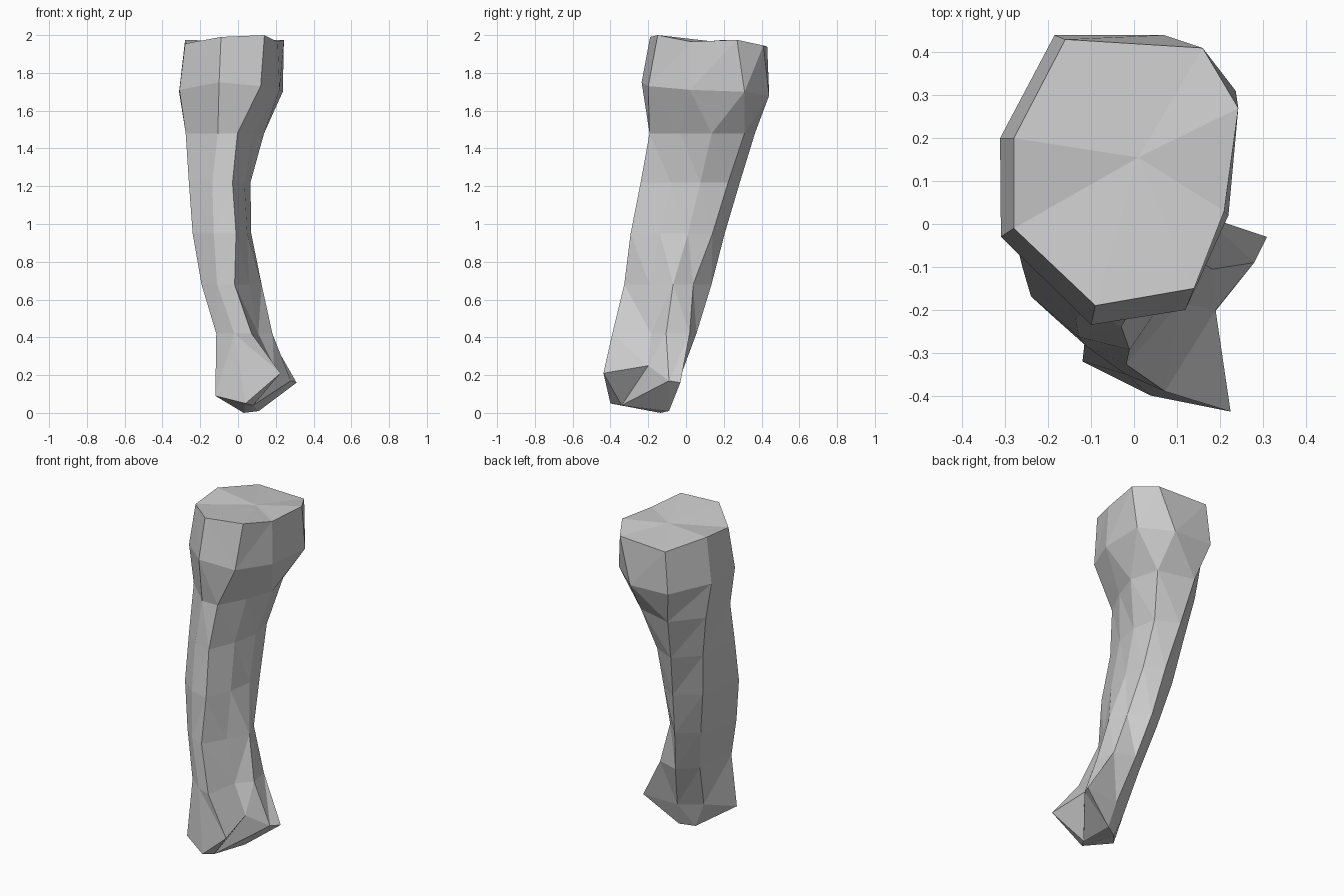
import bpy
import bmesh

if "Cube" in bpy.data.objects:
    bpy.data.objects.remove(bpy.data.objects["Cube"])

# Upper end: flat-topped head rim and the wider collar below it (counter-clockwise from front)
HEAD = [(-.09, -.19, 1.99), (.14, -.15, 2.0), (.21, .03, 1.965), (.243, .27, 1.975),
        (.16, .41, 1.945), (-.16, .43, 1.94), (-.28, .2, 1.975), (-.28, -.01, 1.955)]
COLLAR = [(-.1, -.235, 1.75), (.12, -.2, 1.73), (.22, .02, 1.71), (.237, .31, 1.7),
          (.07, .44, 1.68), (-.185, .44, 1.69), (-.312, .2, 1.7), (-.31, -.03, 1.71)]

# Shaft cross-sections in a unit box: upper, middle, lower, and just above the foot
UPPER = [(.41, 0), (.66, 0), (.86, .29), (1, .59), (.88, .9), (.35, 1), (.01, .7), (0, .29)]
MID = [(.36, .06), (.74, 0), (.93, .31), (1, .61), (.94, .87), (.6, 1), (.17, .8), (0, .25)]
LOW = [(.26, .09), (.55, 0), (.79, .29), (1, .56), (.86, .79), (.55, 1), (.2, .8), (0, .25)]
ANKLE = [(.32, .09), (.63, 0), (.75, .46), (1, .64), (.93, .92), (.5, 1), (.15, .8), (0, .26)]
# height, x range, y range, first section, second section, blend
SHAFT = [(1.48, -.277, .138, -.193, .365, UPPER, MID, 0),
         (1.22, -.26, .066, -.24, .285, UPPER, MID, .6),
         (.95, -.24, .07, -.293, .205, MID, LOW, 0),
         (.68, -.193, .125, -.327, .135, LOW, ANKLE, 0),
         (.42, -.115, .182, -.39, .055, LOW, ANKLE, 1)]

# Lower end: flared knuckle rim and its underside points
FOOT = [(.04, -.4, .05), (.225, -.437, .21), (.19, -.2, .25), (.28, -.09, .17),
        (.31, -.03, .16), (.09, -.045, .15), (-.03, -.13, .15), (-.12, -.32, .09)]
SOLE = [(.03, -.135, 0), (.11, -.09, .01), (.08, -.34, .04)]


def shaft_ring(z, x0, x1, y0, y1, sec_a, sec_b, t):
    ring = []
    for (ua, va), (ub, vb) in zip(sec_a, sec_b):
        u, v = ua + (ub - ua) * t, va + (vb - va) * t
        ring.append((x0 + (x1 - x0) * u, y0 + (y1 - y0) * v, z))
    return ring


bm = bmesh.new()
sections = [HEAD, COLLAR] + [shaft_ring(*s) for s in SHAFT] + [FOOT]
rings = [[bm.verts.new(p) for p in sec] for sec in sections]

# Side walls
for up, low in zip(rings, rings[1:]):
    for i in range(8):
        j = (i + 1) % 8
        bm.faces.new((low[i], low[j], up[j], up[i]))

# Top cap
centre = bm.verts.new((.01, .155, 1.965))
for i in range(8):
    bm.faces.new((rings[0][i], rings[0][(i + 1) % 8], centre))

# Faceted underside
f = rings[-1]
a, b, c = [bm.verts.new(p) for p in SOLE]
for tri in [(a, f[7], f[0]), (a, f[6], f[7]), (a, f[5], f[6]), (a, b, f[5]),
            (b, f[4], f[5]), (b, f[3], f[4]), (b, c, f[3]), (c, f[2], f[3]),
            (c, f[1], f[2]), (c, f[0], f[1]), (a, f[0], c), (a, c, b)]:
    bm.faces.new(tri)

bmesh.ops.triangulate(bm, faces=bm.faces[:], quad_method='SHORT_EDGE')
bmesh.ops.recalc_face_normals(bm, faces=bm.faces[:])

mesh = bpy.data.meshes.new("leg_bone")
bm.to_mesh(mesh)
bm.free()
bpy.context.collection.objects.link(bpy.data.objects.new("leg_bone", mesh))
